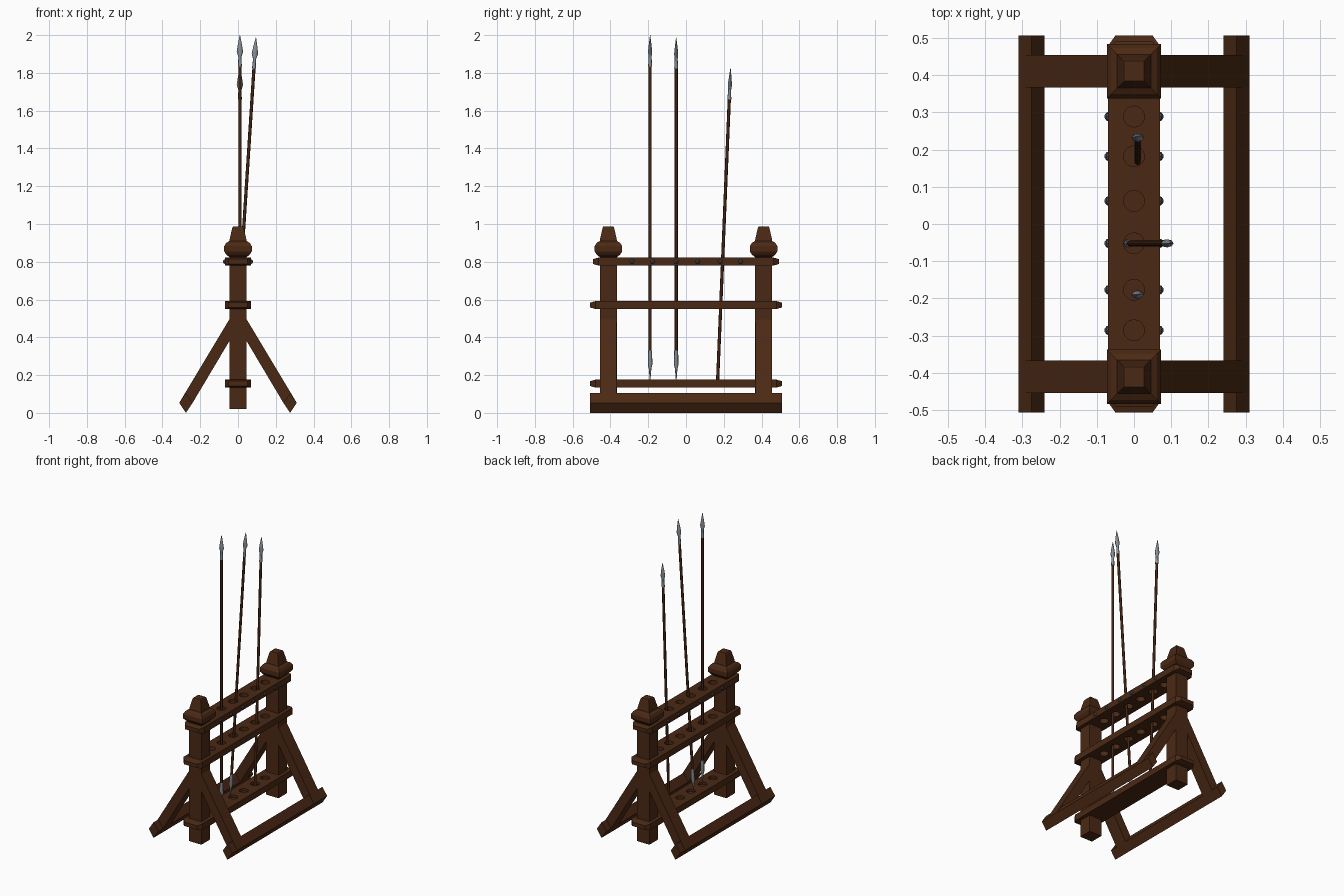
import bpy, bmesh, math
from mathutils import Matrix, Vector

cube = bpy.data.objects.get("Cube")
if cube:
    bpy.data.objects.remove(cube, do_unlink=True)


def material(name, rgb):
    m = bpy.data.materials.new(name)
    m.use_nodes = True
    m.diffuse_color = (*rgb, 1)
    m.node_tree.nodes["Principled BSDF"].inputs["Base Color"].default_value = (*rgb, 1)
    return m


WOOD = material("dark_wood", (0.07, 0.022, 0.007))
SHAFT = material("shaft_wood", (0.055, 0.017, 0.006))
STEEL = material("steel", (0.25, 0.28, 0.31))
IRON = material("dark_iron", (0.06, 0.075, 0.095))


def finish(name, bm, mat, matrix=Matrix()):
    bmesh.ops.recalc_face_normals(bm, faces=bm.faces)
    mesh = bpy.data.meshes.new(name)
    bm.to_mesh(mesh)
    bm.free()
    mesh.materials.append(mat)
    mesh.transform(matrix)
    ob = bpy.data.objects.new(name, mesh)
    bpy.context.scene.collection.objects.link(ob)
    return ob


def loft(name, rings, mat, matrix=Matrix(), sides=4, square=True):
    """Stack rings of (height, half x, half y); square rings have corners at 45 degrees."""
    bm = bmesh.new()
    grow = math.sqrt(2) if square else 1
    turn = math.pi / 4 if square else 0
    loops = []
    for z, hx, hy in rings:
        angles = [turn + math.tau * i / sides for i in range(sides)]
        loops.append([bm.verts.new((hx * grow * math.cos(a), hy * grow * math.sin(a), z))
                      for a in angles])
    for low, high in zip(loops, loops[1:]):
        for i in range(sides):
            j = (i + 1) % sides
            bm.faces.new((low[i], low[j], high[j], high[i]))
    bm.faces.new(loops[0])
    bm.faces.new(loops[-1])
    return finish(name, bm, mat, matrix)


def extrude_y(name, points, y0, y1, mat):
    """Extrude an x-z outline along y."""
    bm = bmesh.new()
    face = bm.faces.new([bm.verts.new((x, y0, z)) for x, z in points])
    moved = bmesh.ops.extrude_face_region(bm, geom=[face])["geom"]
    verts = [v for v in moved if isinstance(v, bmesh.types.BMVert)]
    bmesh.ops.translate(bm, verts=verts, vec=(0, y1 - y0, 0))
    return finish(name, bm, mat)


# Posts with bulging collars and tapered finials, and splayed legs
POST_Y = 0.411
for end, s in (("front", -1), ("back", 1)):
    at = Matrix.Translation((0, s * POST_Y, 0))
    loft(end + "_post", [(0.02, 0.046, 0.0445), (0.84, 0.046, 0.0445)], WOOD, at)
    loft(end + "_collar", [(0.825, 0.046, 0.046), (0.838, 0.062, 0.062), (0.855, 0.073, 0.073),
                           (0.883, 0.073, 0.073), (0.9, 0.062, 0.062), (0.91, 0.045, 0.045)],
         WOOD, at)
    loft(end + "_finial", [(0.905, 0.046, 0.046), (0.92, 0.044, 0.044), (0.978, 0.031, 0.031),
                           (0.986, 0.027, 0.027)], WOOD, at)
    for side, x in (("left", 1), ("right", -1)):
        leg = [(0.276, 0.0), (0.311, 0.053), (0.04, 0.505), (0.01, 0.505), (0.01, 0.44),
               (0.241, 0.052)]
        extrude_y(f"{end}_{side}_leg", [(x * px, pz) for px, pz in leg],
                  s * POST_Y - 0.044, s * POST_Y + 0.044, WOOD)

# Long foot beams
for side, x in (("left", 1), ("right", -1)):
    beam = [(0.276, 0), (0.311, 0.0525), (0.276, 0.105), (0.241, 0.0525)]
    extrude_y(side + "_foot_beam", [(x * px, pz) for px, pz in beam], -0.507, 0.507, WOOD)

# Shelves with tapered ends and round spear holes
HOLES = [-0.286, -0.177, -0.052, 0.062, 0.182, 0.289]
ALONG_Y = Matrix.Rotation(-math.pi / 2, 4, "X")


def shelf(name, z, length, depth):
    h, e = 0.021, length - 0.028
    board = loft(name, [(-length, 0.05, 0.013), (-e, 0.07, h), (e, 0.07, h),
                        (length, 0.05, 0.013)], WOOD, Matrix.Translation((0, 0, z)) @ ALONG_Y)
    bm = bmesh.new()
    for y in HOLES:
        bmesh.ops.create_cone(bm, cap_ends=True, segments=20, radius1=0.028, radius2=0.028,
                              depth=depth, matrix=Matrix.Translation((0, y, z + 0.04 - depth / 2)))
    cutter = finish(name + "_hole_cutter", bm, WOOD)
    cutter.hide_render = True
    mod = board.modifiers.new("holes", "BOOLEAN")
    mod.object = cutter
    mod.solver = "EXACT"
    graph = bpy.context.evaluated_depsgraph_get()
    board.data = bpy.data.meshes.new_from_object(board.evaluated_get(graph))
    board.modifiers.clear()
    bpy.data.objects.remove(cutter, do_unlink=True)


shelf("top_shelf", 0.801, 0.492, 0.08)
shelf("middle_shelf", 0.571, 0.507, 0.08)
shelf("bottom_shelf", 0.155, 0.507, 0.035)

# Iron studs on both edges of the top shelf
for x in (-1, 1):
    for i, y in enumerate(HOLES):
        at = Matrix.Translation((x * 0.068, y, 0.801)) @ Matrix.Rotation(x * math.pi / 2, 4, "Y")
        loft(f"stud_{'left' if x > 0 else 'right'}_{i + 1}",
             [(0, 0.013, 0.013), (0.006, 0.011, 0.011), (0.011, 0.004, 0.004)],
             IRON, at, 8, False)


# Spears: shaft, flat leaf head and spiked butt
def spear(name, foot, tip, butt):
    foot, tip = Vector(foot), Vector(tip)
    line = tip - foot
    n = line.length
    tilt = Vector((0, 0, 1)).rotation_difference(line).to_matrix().to_4x4()
    at = Matrix.Translation(foot) @ tilt
    start = 0.1 if butt else 0
    shaft = loft(name + "_shaft", [(start, 0.0085, 0.0085), (n - 0.13, 0.0085, 0.0085)],
                 SHAFT, at, 8, False)
    head = loft(name + "_head", [(n - 0.165, 0.0105, 0.0105), (n - 0.115, 0.008, 0.008),
                                 (n - 0.088, 0.017, 0.011), (n - 0.05, 0.011, 0.007),
                                 (n, 0.0008, 0.0008)], STEEL, at, 8, False)
    parts = [shaft, head]
    if butt:
        parts.append(loft(name + "_butt", [(0, 0.001, 0.001), (0.07, 0.007, 0.007),
                                           (0.09, 0.012, 0.012), (0.165, 0.0105, 0.0105)],
                          STEEL, at, 8, False))
    for ob in parts:
        bpy.ops.object.select_all(action="DESELECT")
        ob.select_set(True)
        bpy.context.view_layer.objects.active = ob
        bpy.ops.object.shade_smooth_by_angle(angle=math.radians(46))


spear("front_spear", (0.01, -0.19, 0.165), (0.01, -0.19, 2.0), True)
spear("middle_spear", (-0.022, -0.052, 0.165), (0.095, -0.052, 1.988), True)
spear("back_spear", (0.01, 0.167, 0.16), (0.01, 0.236, 1.825), False)
